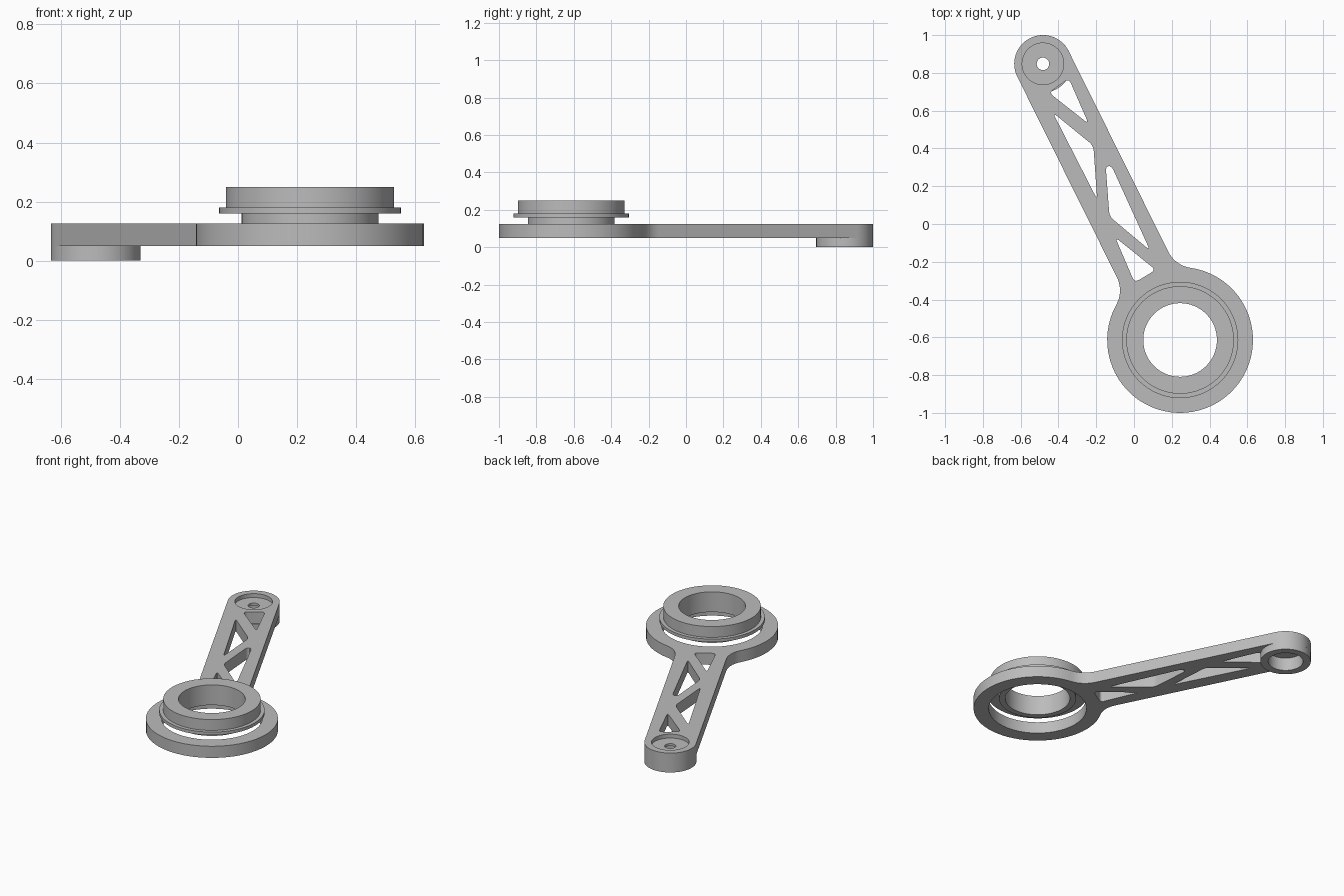
import bpy
import bmesh
from math import pi, cos, sin, atan2, sqrt, radians
from mathutils import Vector, Matrix

cube = bpy.data.objects.get("Cube")
if cube:
    bpy.data.objects.remove(cube, do_unlink=True)

GREY = (0.5, 0.5, 0.5, 1)
grey = bpy.data.materials.new("plain grey")
grey.use_nodes = True
grey.diffuse_color = GREY
grey.node_tree.nodes["Principled BSDF"].inputs["Base Color"].default_value = GREY

HUB = Vector((0.244, -0.614))
TIP = Vector((-0.482, 0.848))
HUB_R, TIP_R, FILLET = 0.386, 0.152, 0.155
PLATE_LOW, PLATE_TOP = 0.05, 0.125
SEGMENTS = 64


def arc(center, radius, start, end, steps):
    return [Vector((center[0] + radius * cos(start + (end - start) * i / steps),
                    center[1] + radius * sin(start + (end - start) * i / steps)))
            for i in range(steps + 1)]


def circle(center, radius):
    return arc(center, radius, 0, 2 * pi, SEGMENTS)[:-1]


def rounded(corners, cut=0.028, steps=5):
    """Polygon with each corner replaced by a small curve."""
    points = []
    for i, corner in enumerate(corners):
        p = Vector(corner)
        a = p + (Vector(corners[i - 1]) - p).normalized() * cut
        b = p + (Vector(corners[(i + 1) % len(corners)]) - p).normalized() * cut
        for k in range(steps + 1):
            t = k / steps
            points.append(a * (1 - t) ** 2 + p * 2 * t * (1 - t) + b * t * t)
    return points


def finish(obj):
    obj.data.materials.clear()
    obj.data.materials.append(grey)
    bpy.ops.object.select_all(action='DESELECT')
    obj.select_set(True)
    bpy.context.view_layer.objects.active = obj
    bpy.ops.object.shade_smooth_by_angle(angle=radians(30))


def add_mesh(name, bm):
    mesh = bpy.data.meshes.new(name)
    bm.to_mesh(mesh)
    bm.free()
    obj = bpy.data.objects.new(name, mesh)
    bpy.context.collection.objects.link(obj)
    finish(obj)
    return obj


def lathe(name, center, profile):
    """Turn a closed (radius, height) profile around a vertical axis."""
    bm = bmesh.new()
    rings = [[bm.verts.new((p.x, p.y, z)) for p in circle(center, r)] for r, z in profile]
    for i, ring in enumerate(rings):
        other = rings[i - 1]
        for j in range(SEGMENTS):
            bm.faces.new((other[j - 1], other[j], ring[j], ring[j - 1]))
    bmesh.ops.recalc_face_normals(bm, faces=bm.faces)
    return add_mesh(name, bm)


def plate(name, loops, low, top):
    """Extrude an outline with holes between two heights."""
    curve = bpy.data.curves.new(name + "_outline", 'CURVE')
    curve.dimensions = '2D'
    curve.fill_mode = 'BOTH'
    curve.extrude = (top - low) / 2
    for loop in loops:
        spline = curve.splines.new('POLY')
        spline.points.add(len(loop) - 1)
        for point, p in zip(spline.points, loop):
            point.co = (p.x, p.y, 0, 1)
        spline.use_cyclic_u = True
    helper = bpy.data.objects.new(name + "_outline", curve)
    bpy.context.collection.objects.link(helper)
    bpy.context.view_layer.update()
    graph = bpy.context.evaluated_depsgraph_get()
    mesh = bpy.data.meshes.new_from_object(helper.evaluated_get(graph))
    bpy.data.objects.remove(helper, do_unlink=True)
    bm = bmesh.new()
    bm.from_mesh(mesh)
    bpy.data.meshes.remove(mesh)
    bmesh.ops.remove_doubles(bm, verts=bm.verts, dist=0.0005)
    bmesh.ops.translate(bm, verts=bm.verts, vec=(0, 0, (low + top) / 2))
    bmesh.ops.recalc_face_normals(bm, faces=bm.faces)
    return add_mesh(name, bm)


# Outline of the arm, drawn along its own axis and then turned into place
axis = HUB - TIP
length = axis.length
side = TIP_R + FILLET
run = sqrt((HUB_R + FILLET) ** 2 - side ** 2)
phi = atan2(side, run)
neck = length - run
local = (arc((0, 0), TIP_R, pi / 2, 3 * pi / 2, 32)
         + arc((neck, -side), FILLET, pi / 2, phi, 10)
         + arc((length, 0), HUB_R, phi - pi, pi - phi, 52)[1:-1]
         + arc((neck, side), FILLET, -phi, -pi / 2, 10))
turn = Matrix.Rotation(atan2(axis.y, axis.x), 2)
outline = [turn @ p + TIP for p in local]

# Truss windows
windows = [
    [(-0.45, 0.695), (-0.345, 0.77), (-0.24, 0.53)],
    [(-0.43, 0.59), (-0.215, 0.415), (-0.195, 0.13)],
    [(-0.15, 0.31), (-0.12, 0.31), (0.085, -0.14), (-0.13, 0.04)],
    [(-0.10, -0.07), (0.115, -0.243), (0.003, -0.31)],
]

# Arm plate with hub ring, truss and tip
plate("arm_plate",
      [outline, circle(HUB, 0.295), circle(TIP, 0.11)] + [rounded(w) for w in windows],
      PLATE_LOW, PLATE_TOP)

# Tip boss with a pocket above and below a thin drilled web
lathe("tip_boss", TIP, [
    (TIP_R, 0), (TIP_R, PLATE_LOW), (0.11, PLATE_LOW), (0.11, 0.1),
    (0.033, 0.1), (0.033, 0.085), (0.105, 0.085), (0.105, 0)])

# Flanged bushing floating over the hub ring
lathe("flanged_bushing", HUB, [
    (0.195, 0.12), (0.232, 0.12), (0.232, 0.16), (0.308, 0.16),
    (0.308, 0.18), (0.285, 0.18), (0.285, 0.25), (0.195, 0.25)])
